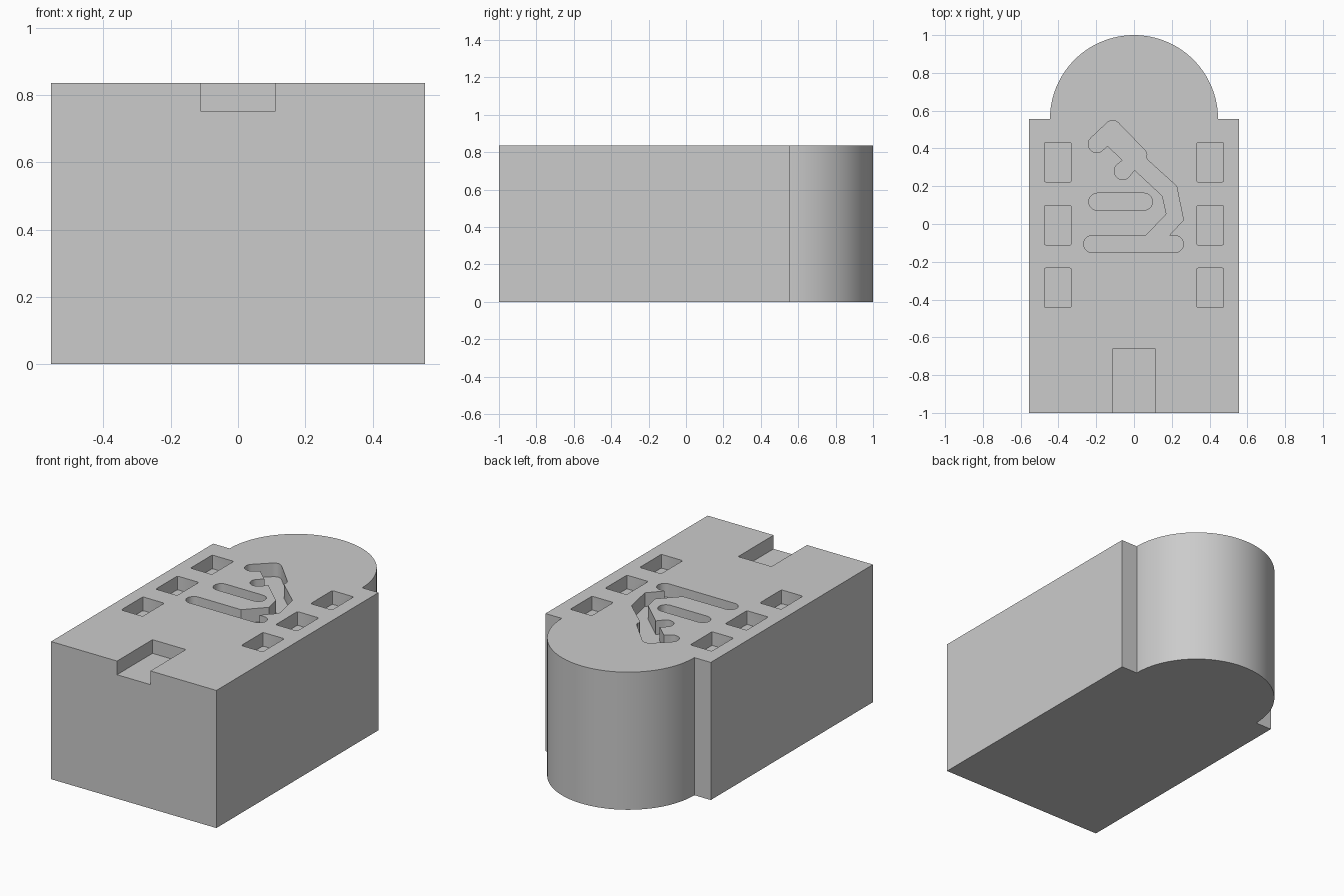
import bpy, bmesh, math

if "Cube" in bpy.data.objects:
    bpy.data.objects.remove(bpy.data.objects["Cube"], do_unlink=True)

HEIGHT, FLOOR = 0.835, 0.752

grey = bpy.data.materials.new("plain_grey")
grey.use_nodes = True
grey.diffuse_color = (0.6, 0.6, 0.6, 1)
grey.node_tree.nodes["Principled BSDF"].inputs["Base Color"].default_value = (0.6, 0.6, 0.6, 1)


def arc(cx, cy, r, start, end, steps=10):
    angles = [math.radians(start + (end - start) * i / steps) for i in range(steps + 1)]
    return [(cx + r * math.cos(a), cy + r * math.sin(a)) for a in angles]


def rounded_box(x0, x1, y0, y1, r, steps):
    return (arc(x1 - r, y1 - r, r, 0, 90, steps) + arc(x0 + r, y1 - r, r, 90, 180, steps)
            + arc(x0 + r, y0 + r, r, 180, 270, steps) + arc(x1 - r, y0 + r, r, 270, 360, steps))


def slot(x0, x1, y, r):
    return arc(x1 - r, y, r, -90, 90) + arc(x0 + r, y, r, 90, 270)


def prism(name, outline, z0, z1):
    """Extrude a flat outline between two heights."""
    bm = bmesh.new()
    base = bm.faces.new([bm.verts.new((x, y, z0)) for x, y in outline])
    grown = bmesh.ops.extrude_face_region(bm, geom=[base])["geom"]
    top = [v for v in grown if isinstance(v, bmesh.types.BMVert)]
    bmesh.ops.translate(bm, verts=top, vec=(0, 0, z1 - z0))
    bmesh.ops.recalc_face_normals(bm, faces=bm.faces)
    mesh = bpy.data.meshes.new(name)
    bm.to_mesh(mesh)
    bm.free()
    mesh.materials.append(grey)
    obj = bpy.data.objects.new(name, mesh)
    bpy.context.collection.objects.link(obj)
    return obj


# Block with a half-round back
body = prism("block_body",
             [(-0.555, -1), (0.555, -1), (0.555, 0.555)]
             + arc(0, 0.555, 0.445, 0, 180, 64) + [(-0.555, 0.555)], 0, HEIGHT)

# Front notch and the two rows of pockets
recesses = {"front_notch": [(-0.112, -1.1), (0.112, -1.1), (0.112, -0.66), (-0.112, -0.66)]}
for side, x in (("right", -0.403), ("left", 0.403)):
    for i, y in enumerate((-0.338, -0.007, 0.327)):
        recesses[f"{side}_pocket_{i}"] = rounded_box(x - 0.072, x + 0.072,
                                                     y - 0.104, y + 0.104, 0.008, 2)

# Straight grooves and the bent groove that joins the lower one
recesses["middle_groove"] = slot(-0.24, 0.098, 0.118, 0.045)
recesses["base_groove"] = slot(-0.267, 0.262, -0.106, 0.045)
recesses["bent_groove"] = (
    arc(-0.113, 0.505, 0.043, 45, 135, 6)
    + arc(-0.197, 0.423, 0.045, 135, 315)
    + [(-0.14, 0.413), (-0.06, 0.338)]
    + arc(-0.06, 0.28, 0.045, 135, 315)
    + [(0.003, 0.286), (0.151, 0.148), (0.172, 0.053), (0.045, -0.08),
       (0.168, -0.08), (0.262, 0.021), (0.225, 0.201), (0.07, 0.341),
       (0.064, 0.355), (0.068, 0.37), (0.06, 0.388)])

# Cut the recesses into the top
bpy.context.view_layer.objects.active = body
body.select_set(True)
for name, outline in recesses.items():
    cutter = prism(name + "_cutter", outline, FLOOR, HEIGHT + 0.1)
    cutter.hide_render = True
    cut = body.modifiers.new(name, "BOOLEAN")
    cut.operation = "DIFFERENCE"
    cut.solver = "EXACT"
    cut.object = cutter
    bpy.ops.object.modifier_apply(modifier=cut.name)
    bpy.data.objects.remove(cutter, do_unlink=True)

bpy.ops.object.shade_smooth_by_angle(angle=math.radians(25))
